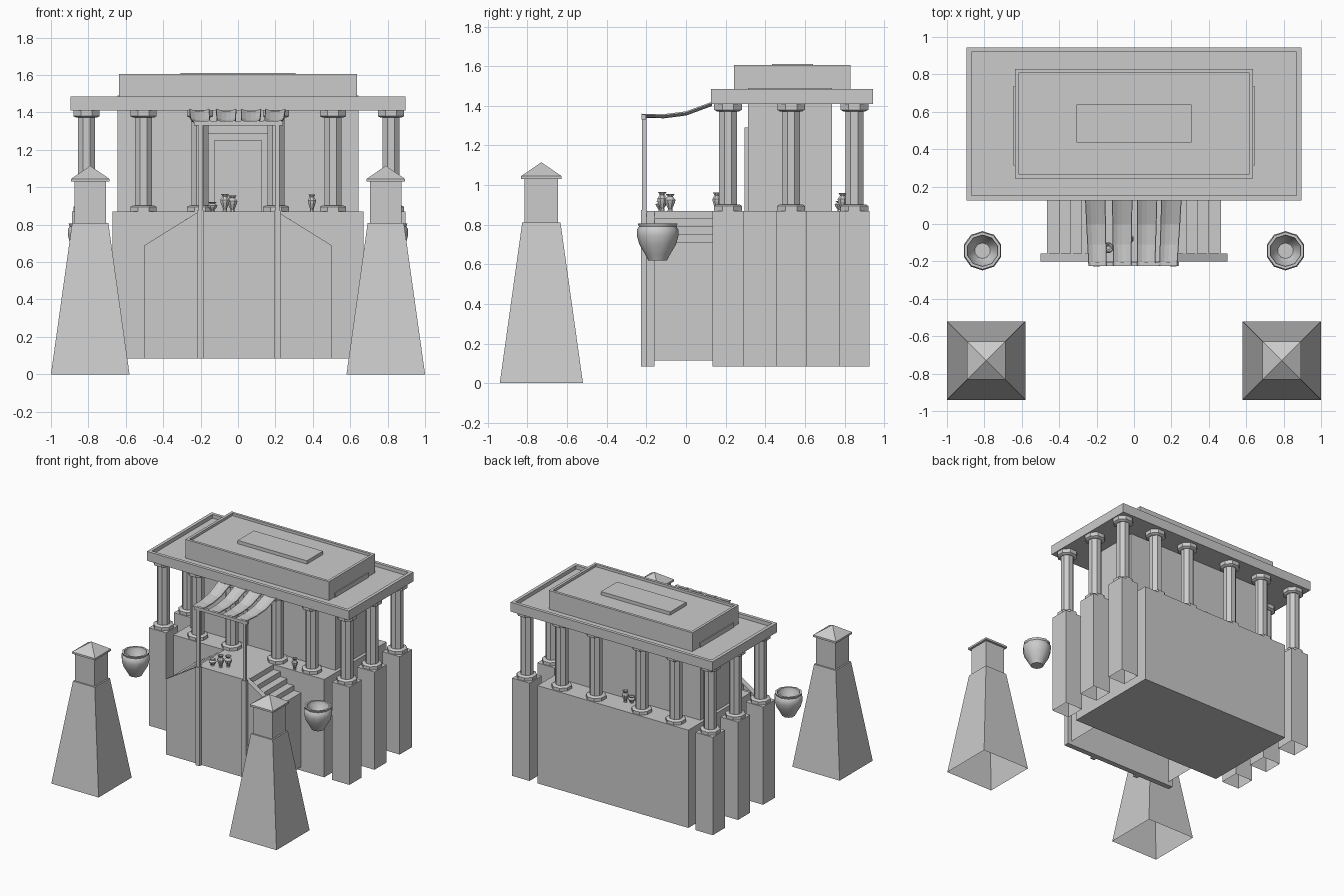
import bpy, bmesh, math

if "Cube" in bpy.data.objects:
    bpy.data.objects.remove(bpy.data.objects["Cube"])


def finish(name, bm):
    bmesh.ops.recalc_face_normals(bm, faces=bm.faces)
    me = bpy.data.meshes.new(name)
    bm.to_mesh(me)
    bm.free()
    ob = bpy.data.objects.new(name, me)
    bpy.context.collection.objects.link(ob)
    return ob


def box(name, x, y, z, taper=1.0, open_bottom=False, recess=None):
    """Box from ranges; taper scales the top, recess = (rim width, depth)."""
    bm = bmesh.new()
    bmesh.ops.create_cube(bm, size=1)
    cx, cy = sum(x) / 2, sum(y) / 2
    for v in bm.verts:
        s = taper if v.co.z > 0 else 1
        v.co = (cx + v.co.x * s * (x[1] - x[0]), cy + v.co.y * s * (y[1] - y[0]),
                z[1] if v.co.z > 0 else z[0])
    bm.normal_update()
    top = max(bm.faces, key=lambda f: f.calc_center_median().z)
    low = min(bm.faces, key=lambda f: f.calc_center_median().z)
    if recess:
        bmesh.ops.inset_region(bm, faces=[top], thickness=recess[0])
        inner = bmesh.ops.extrude_face_region(bm, geom=[top])
        for v in [g for g in inner['geom'] if isinstance(g, bmesh.types.BMVert)]:
            v.co.z -= recess[1]
        bmesh.ops.delete(bm, geom=[top], context='FACES')
    if open_bottom:
        bmesh.ops.delete(bm, geom=[low], context='FACES_ONLY')
    return finish(name, bm)


def square(name, cx, cy, h, z, **kw):
    return box(name, (cx - h, cx + h), (cy - h, cy + h), z, **kw)


def prism(name, pts, y0, y1, open_bottom=False):
    """Extrude an x/z outline along y."""
    bm = bmesh.new()
    a = [bm.verts.new((px, y0, pz)) for px, pz in pts]
    b = [bm.verts.new((px, y1, pz)) for px, pz in pts]
    bm.faces.new(a)
    bm.faces.new(b[::-1])
    n = len(pts)
    for i in range(n - (1 if open_bottom else 0)):
        j = (i + 1) % n
        bm.faces.new((a[i], b[i], b[j], a[j]))
    return finish(name, bm)


def lathe(name, cx, cy, prof, n):
    """Turn an (apothem, z) profile with n flat sides."""
    bm = bmesh.new()
    k = 1 / math.cos(math.pi / n)
    rings = [[bm.verts.new((cx + r * k * math.cos((i + .5) * math.tau / n),
                            cy + r * k * math.sin((i + .5) * math.tau / n), z))
              for i in range(n)] for r, z in prof]
    for a, b in zip(rings, rings[1:]):
        for i in range(n):
            j = (i + 1) % n
            bm.faces.new((a[i], a[j], b[j], b[i]))
    bm.faces.new(rings[0][::-1])
    bm.faces.new(rings[-1])
    return finish(name, bm)


# Two front towers with pyramid caps
for s, side in ((-1, 'left'), (1, 'right')):
    x, y = s * .79, -.73
    square(side + '_tower_base', x, y, .21, (0, .81), taper=.46, open_bottom=True)
    square(side + '_tower_shaft', x, y, .085, (.81, 1.03))
    square(side + '_tower_eave', x, y, .102, (1.03, 1.045))
    square(side + '_tower_cap', x, y, .102, (1.045, 1.115), taper=.001)

# Podium and inner hall
box('podium', (-.67, .67), (.137, .927), (.085, .87))
box('hall', (-.645, .645), (.313, .737), (.87, 1.49))

# Door with frame
prism('door_frame', [(-.16, .87), (-.16, 1.29), (.16, 1.29), (.16, .87),
                     (.125, .87), (.125, 1.25), (-.125, 1.25), (-.125, .87)], .295, .315)
box('door_panel', (-.125, .125), (.306, .315), (.87, 1.25))

# Colonnade: six columns front and back, one mid column on each side
prof = [(.07, .87), (.07, .895), (.056, .903), (.045, .903), (.045, 1.372),
        (.056, 1.372), (.07, 1.38), (.07, 1.41)]
xs = (-.81, -.505, -.203, .203, .508, .818)
spots = [(x, y) for y in (.212, .85) for x in xs] + [(xs[0], .53), (xs[-1], .53)]
for x, y in spots:
    lathe('column', x, y, prof, 8)
    if abs(x) > .7:
        square('column_pier', x, y, .077, (.085, .87), open_bottom=True)

# Stacked roof slabs with sunken tops
box('roof_slab', (-.896, .896), (.125, .945), (1.41, 1.485), recess=(.037, .03))
box('upper_roof', (-.637, .637), (.243, .83), (1.45, 1.605), recess=(.03, .02))
box('roof_panel', (-.307, .307), (.435, .64), (1.58, 1.612))

# Porch: front wall and double stair behind it
prism('porch_wall', [(-.5, .085), (-.5, .69), (-.21, .87), (.21, .87), (.5, .69), (.5, .085)],
      -.2, -.158)
edges, heights = (.22, .28, .34, .40, .465), (.87, .83, .79, .75, .71)
half = []
for x, z in zip(edges, heights):
    half += [(x, z)] + ([(x, z - .04)] if x < .46 else [])
half.append((edges[-1], .115))
prism('porch_stairs', [(-x, z) for x, z in half[::-1]] + half, -.158, .137, open_bottom=True)

# Awning posts, beam and four sagging cloth strips
for x in (-.2, .21):
    box('porch_pilaster', (x - .018, x + .018), (-.227, -.198), (.085, .875))
    box('awning_post', (x - .012, x + .012), (-.222, -.2), (.87, 1.34))
box('awning_beam', (-.235, .24), (-.225, -.203), (1.33, 1.355))
path = [(-.225, 1.36), (-.11, 1.358), (0, 1.372), (.13, 1.42)]
strips = [(-.195, -.207), (-.063, -.063), (.065, .07), (.183, .2)]
for front, back in strips:
    bm = bmesh.new()
    rows = []
    for i, (y, z) in enumerate(path):
        t = i / 3
        c, w = front + (back - front) * t, .046 + .006 * t
        rows.append([bm.verts.new((c + w * u, y, z - .014 * (1 - u * u)))
                     for u in (-1, -.5, 0, .5, 1)])
    for a, b in zip(rows, rows[1:]):
        for j in range(4):
            bm.faces.new((a[j], a[j + 1], b[j + 1], b[j]))
    ob = finish('awning_strip', bm)
    mod = ob.modifiers.new('thickness', 'SOLIDIFY')
    mod.thickness = .007

# Large hanging urns
urn = [(.045, .62), (.06, .65), (.088, .7), (.1, .745), (.1, .775), (.09, .79), (.095, .805),
       (.08, .805), (.078, .78), (.04, .72)]
for s in (-1, 1):
    ob = lathe('large_urn', s * .81, -.143, urn, 10)
    bpy.context.view_layer.objects.active = ob
    ob.select_set(True)
    bpy.ops.object.shade_smooth_by_angle(angle=math.radians(40))
    ob.select_set(False)

# Small vases on the platform
vase = [(.5, 0), (.4, .12), (.9, .5), (1, .65), (.5, .85), (.85, 1), (.6, 1), (.35, .86)]
for x, y, r, h in ((-.137, -.127, .027, .05), (-.07, -.12, .025, .095), (-.03, -.08, .027, .085),
                   (.395, .155, .022, .092), (-.06, .775, .025, .05), (-.015, .79, .025, .09)):
    lathe('small_vase', x, y, [(a * r, .87 + b * h) for a, b in vase], 8)
